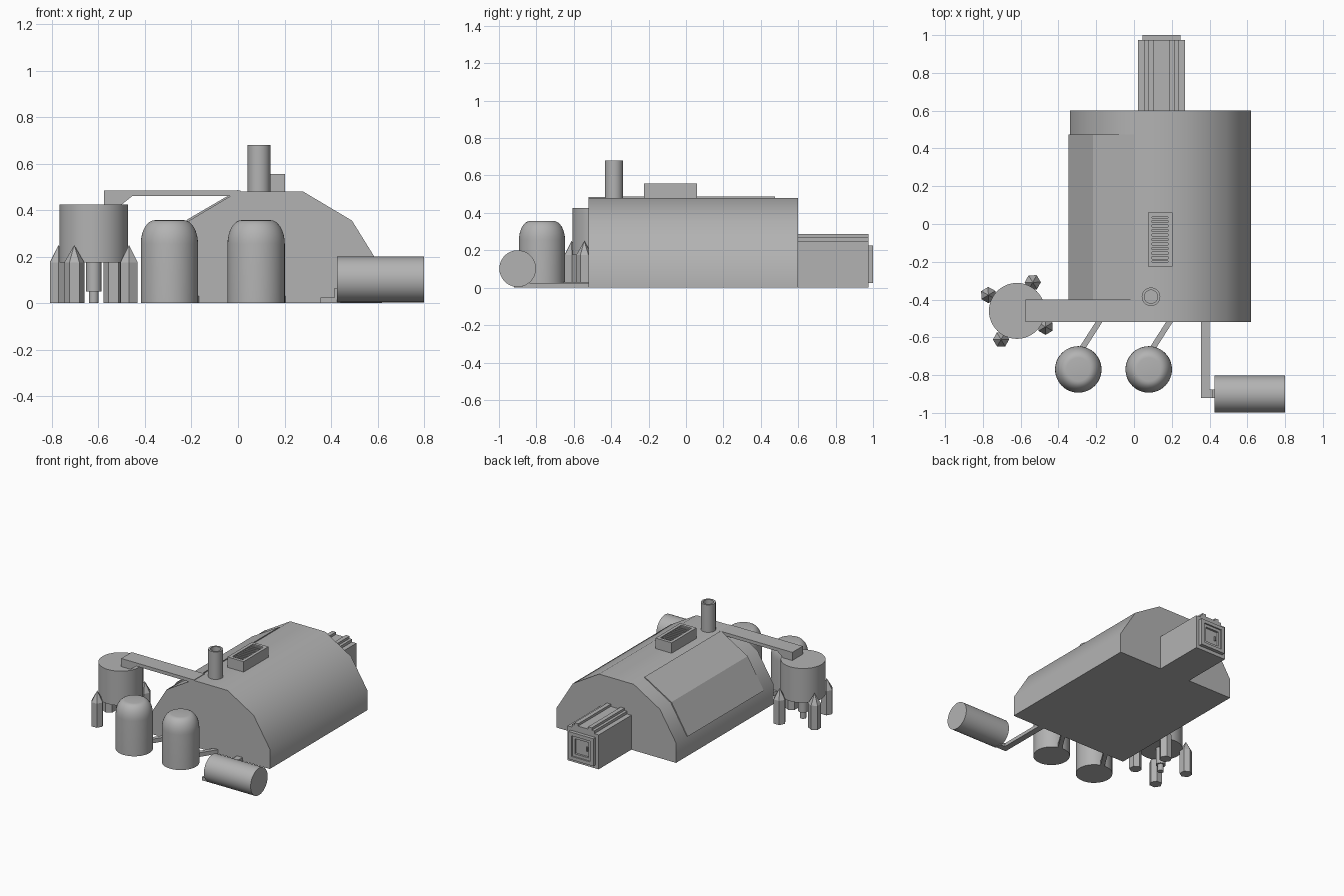
import bpy, bmesh
from math import cos, sin, pi, radians, atan2
from mathutils import Vector

if "Cube" in bpy.data.objects:
    bpy.data.objects.remove(bpy.data.objects["Cube"])

grey = bpy.data.materials.new("plain grey")
grey.use_nodes = True
colour = (0.45, 0.45, 0.45, 1)
grey.diffuse_color = colour
grey.node_tree.nodes["Principled BSDF"].inputs["Base Color"].default_value = colour


def finish(name, bm, smooth=None):
    bmesh.ops.recalc_face_normals(bm, faces=bm.faces)
    mesh = bpy.data.meshes.new(name)
    bm.to_mesh(mesh)
    bm.free()
    mesh.materials.append(grey)
    ob = bpy.data.objects.new(name, mesh)
    bpy.context.collection.objects.link(ob)
    if smooth:
        bpy.ops.object.select_all(action='DESELECT')
        ob.select_set(True)
        bpy.context.view_layer.objects.active = ob
        bpy.ops.object.shade_smooth_by_angle(angle=radians(smooth))
    return ob


def add_box(bm, x0, x1, y0, y1, z0, z1):
    vs = bmesh.ops.create_cube(bm, size=1)["verts"]
    for v in vs:
        v.co = ((x0 + x1) / 2 + v.co.x * (x1 - x0),
                (y0 + y1) / 2 + v.co.y * (y1 - y0),
                (z0 + z1) / 2 + v.co.z * (z1 - z0))


def boxes(name, *specs):
    bm = bmesh.new()
    for s in specs:
        add_box(bm, *s)
    return finish(name, bm)


def extrude_y(name, profile, y0, y1, smooth=None):
    """Extrude an (x, z) outline along y."""
    bm = bmesh.new()
    face = bm.faces.new([bm.verts.new((x, y0, z)) for x, z in profile])
    new = bmesh.ops.extrude_face_region(bm, geom=[face])["geom"]
    for v in new:
        if isinstance(v, bmesh.types.BMVert):
            v.co.y = y1
    return finish(name, bm, smooth)


def lathe(name, profile, x, y, sides=48, smooth=40, turn=0):
    """Spin an (r, z) outline round a vertical axis, capping open ends."""
    bm = bmesh.new()
    rings = [[bm.verts.new((x + r * cos(turn + 2 * pi * i / sides),
                            y + r * sin(turn + 2 * pi * i / sides), z))
              for i in range(sides)] for r, z in profile]
    for a, b in zip(rings, rings[1:]):
        for i in range(sides):
            j = (i + 1) % sides
            bm.faces.new((a[i], a[j], b[j], b[i]))
    bm.faces.new(rings[0])
    bm.faces.new(rings[-1])
    bmesh.ops.remove_doubles(bm, verts=bm.verts, dist=0.0005)
    return finish(name, bm, smooth)


# Main hall: faceted barrel roof, symmetric about x = mid
mid = 0.14
half = [(0.48, 0), (0.48, 0.145), (0.35, 0.355), (0.14, 0.48)]
hall = [(mid + x, z) for x, z in half] + [(mid - x, z) for x, z in reversed(half)]
extrude_y("hall", hall, -0.52, 0.60, 35)

# Thin raised cladding over the right-hand roof slopes
under = [(mid - x, z) for x, z in half[1:]]
over = [(under[0][0] - 0.006, under[0][1]), (under[1][0] - 0.006, under[1][1] + 0.006),
        (under[2][0], under[2][1] + 0.007)]
extrude_y("roof_cladding", under + over[::-1], -0.40, 0.475)

# Overhead duct from the hall roof to the silo
extrude_y("overhead_duct", [(-0.575, 0.42), (-0.505, 0.42), (-0.455, 0.46), (-0.03, 0.46),
                            (0.01, 0.478), (0.01, 0.484), (-0.575, 0.484)], -0.52, -0.40)

# Chimney, hollow at the top
lathe("chimney", [(0.049, 0.46), (0.049, 0.68), (0.035, 0.68), (0.035, 0.55)], 0.09, -0.385)

# Roof vent with slats
x0, x1, y0, y1 = 0.073, 0.203, -0.225, 0.06
rim = 0.023
vent = [(x0, x1, y0, y1, 0.46, 0.535)]
for a, b in ((x0, x0 + rim), (x1 - rim, x1)):
    vent.append((a, b, y0, y1, 0.535, 0.556))
for a, b in ((y0, y0 + rim), (y1 - rim, y1)):
    vent.append((x0 + rim, x1 - rim, a, b, 0.535, 0.556))
slats = 10
step = (y1 - y0 - 2 * rim) / slats
for i in range(slats):
    y = y0 + rim + (i + 0.25) * step
    vent.append((x0 + rim, x1 - rim, y, y + step / 2, 0.535, 0.55))
boxes("roof_vent", *vent)

# Silo with four hexagonal pointed legs and a central outlet
sx, sy = -0.62, -0.46
lathe("silo", [(0.148, 0.175), (0.148, 0.425)], sx, sy)
lathe("silo_outlet", [(0.021, 0), (0.021, 0.05), (0.033, 0.05), (0.033, 0.18)], sx, sy, 24)
for i in range(4):
    a = radians(61 + 90 * i)
    lathe("silo_leg", [(0.043, 0), (0.043, 0.175), (0.0001, 0.25)],
          sx + 0.173 * cos(a), sy + 0.173 * sin(a), 6, None, a)

# Domed tanks, each with a ground pipe to the hall
arc = [(0.062 + 0.061 * cos(t * pi / 16), 0.255 + 0.102 * sin(t * pi / 16)) for t in range(9)]
for x in (-0.295, 0.078):
    lathe("domed_tank", [(0.123, 0)] + arc, x, -0.77)
    start, end = Vector((x, -0.69, 0)), Vector((x + 0.115, -0.51, 0))
    side = (end - start).normalized().cross(Vector((0, 0, 1))) * 0.015
    bm = bmesh.new()
    base = bm.faces.new([bm.verts.new(p) for p in
                         (start + side, end + side, end - side, start - side)])
    bmesh.ops.translate(bm, vec=(0, 0, 0.03), verts=[
        v for v in bmesh.ops.extrude_face_region(bm, geom=[base])["geom"]
        if isinstance(v, bmesh.types.BMVert)])
    finish("tank_pipe", bm)

# Horizontal tank and its L-shaped feed pipe
horizontal = lathe("horizontal_tank", [(0.098, 0.425), (0.098, 0.80)], 0, 0)
for v in horizontal.data.vertices:
    x, y, z = v.co
    v.co = (z, y - 0.90, 0.102 - x)
boxes("feed_pipe", (0.355, 0.40, -0.92, -0.51, 0, 0.025),
      (0.40, 0.44, -0.92, -0.875, 0, 0.025), (0.415, 0.44, -0.92, -0.875, 0.025, 0.065))

# Rear entrance tunnel with roof ribs
boxes("entrance_tunnel", (0.02, 0.27, 0.59, 0.975, 0, 0.25),
      (0.055, 0.235, 0.59, 0.975, 0.25, 0.27),
      (0.075, 0.105, 0.59, 0.975, 0.27, 0.287), (0.185, 0.215, 0.59, 0.975, 0.27, 0.287))

# Door: nested square frames and a handle
door = []
for w, t, y in ((0.10, 0.025, 1.0), (0.075, 0.02, 0.99)):
    c, h = 0.145, 0.125
    for s in (-1, 1):
        a, b = sorted((s * w, s * (w - t)))
        door.append((c + a, c + b, 0.97, y, h - w, h + w))
        door.append((c - w + t, c + w - t, 0.97, y, h + a, h + b))
door.append((0.105, 0.115, 0.97, 0.985, 0.11, 0.14))
boxes("entrance_door", *door)
